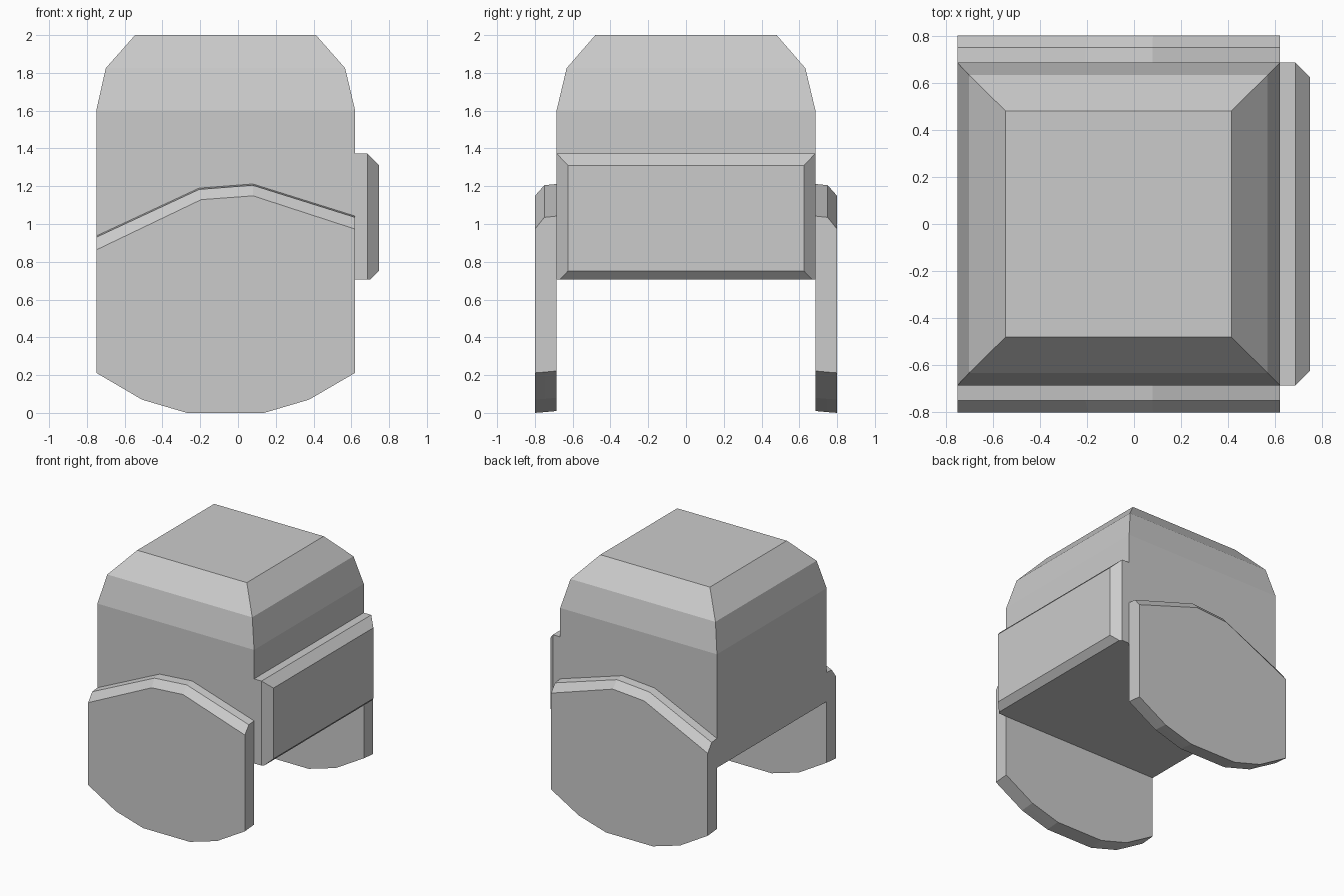
import bpy, bmesh

if "Cube" in bpy.data.objects:
    bpy.data.objects.remove(bpy.data.objects["Cube"])


def loft(name, rings):
    """Flat-faced closed solid through matching rings of points."""
    bm = bmesh.new()
    vr = [[bm.verts.new(p) for p in ring] for ring in rings]
    n = len(vr[0])
    for a, b in zip(vr, vr[1:]):
        for i in range(n):
            j = (i + 1) % n
            bm.faces.new((a[i], a[j], b[j], b[i]))
    bm.faces.new(vr[0])
    bm.faces.new(vr[-1])
    return finish(name, bm)


def finish(name, bm):
    bmesh.ops.recalc_face_normals(bm, faces=bm.faces)
    me = bpy.data.meshes.new(name)
    bm.to_mesh(me)
    bm.free()
    ob = bpy.data.objects.new(name, me)
    bpy.context.collection.objects.link(ob)
    return ob


# Main body: box with a two-step chamfered top
def rect(x0, x1, y, z):
    return [(x0, -y, z), (x1, -y, z), (x1, y, z), (x0, y, z)]


loft("body", [rect(-0.75, 0.62, 0.685, 0.705),
              rect(-0.75, 0.62, 0.685, 1.602),
              rect(-0.70, 0.567, 0.632, 1.825),
              rect(-0.545, 0.413, 0.48, 2.0)])


# Raised panel on the +x face, trimmed level with the body's underside
def panel_ring(x, y, z0, z1):
    return [(x, -y, z0), (x, y, z0), (x, y, z1), (x, -y, z1)]


panel = loft("end_panel", [panel_ring(0.62, 0.685, 0.69, 1.373),
                           panel_ring(0.685, 0.685, 0.69, 1.373),
                           panel_ring(0.747, 0.624, 0.752, 1.311)])
bm = bmesh.new()
bm.from_mesh(panel.data)
cut = bmesh.ops.bisect_plane(bm, geom=bm.verts[:] + bm.edges[:] + bm.faces[:],
                             plane_co=(0, 0, 0.705), plane_no=(0, 0, -1),
                             clear_outer=True)
rim = [e for e in cut["geom_cut"] if isinstance(e, bmesh.types.BMEdge)]
bmesh.ops.contextual_create(bm, geom=rim)
bmesh.ops.recalc_face_normals(bm, faces=bm.faces)
bm.to_mesh(panel.data)
bm.free()

# Side plates: rounded bottom, peaked top with a sloped outer edge
bottom = [(-0.75, 0.212), (-0.508, 0.07), (-0.27, 0.0),
          (0.138, 0.0), (0.376, 0.07), (0.62, 0.212)]
top_outer = [(0.62, 0.973), (0.08, 1.149), (-0.195, 1.129), (-0.75, 0.863)]
top_inner = [(0.62, 1.035), (0.078, 1.205), (-0.206, 1.183), (-0.75, 0.93)]


def plate_ring(y, top, lift_bottom, lift_top):
    return ([(x, y, z + lift_bottom) for x, z in bottom]
            + [(x, y, z + lift_top) for x, z in top])


for side, label in ((-1, "front"), (1, "back")):
    loft(label + "_side_plate", [plate_ring(side * 0.80, top_outer, 0.0, 0.0),
                                 plate_ring(side * 0.75, top_inner, 0.004, 0.0),
                                 plate_ring(side * 0.685, top_inner, 0.01, 0.007)])
